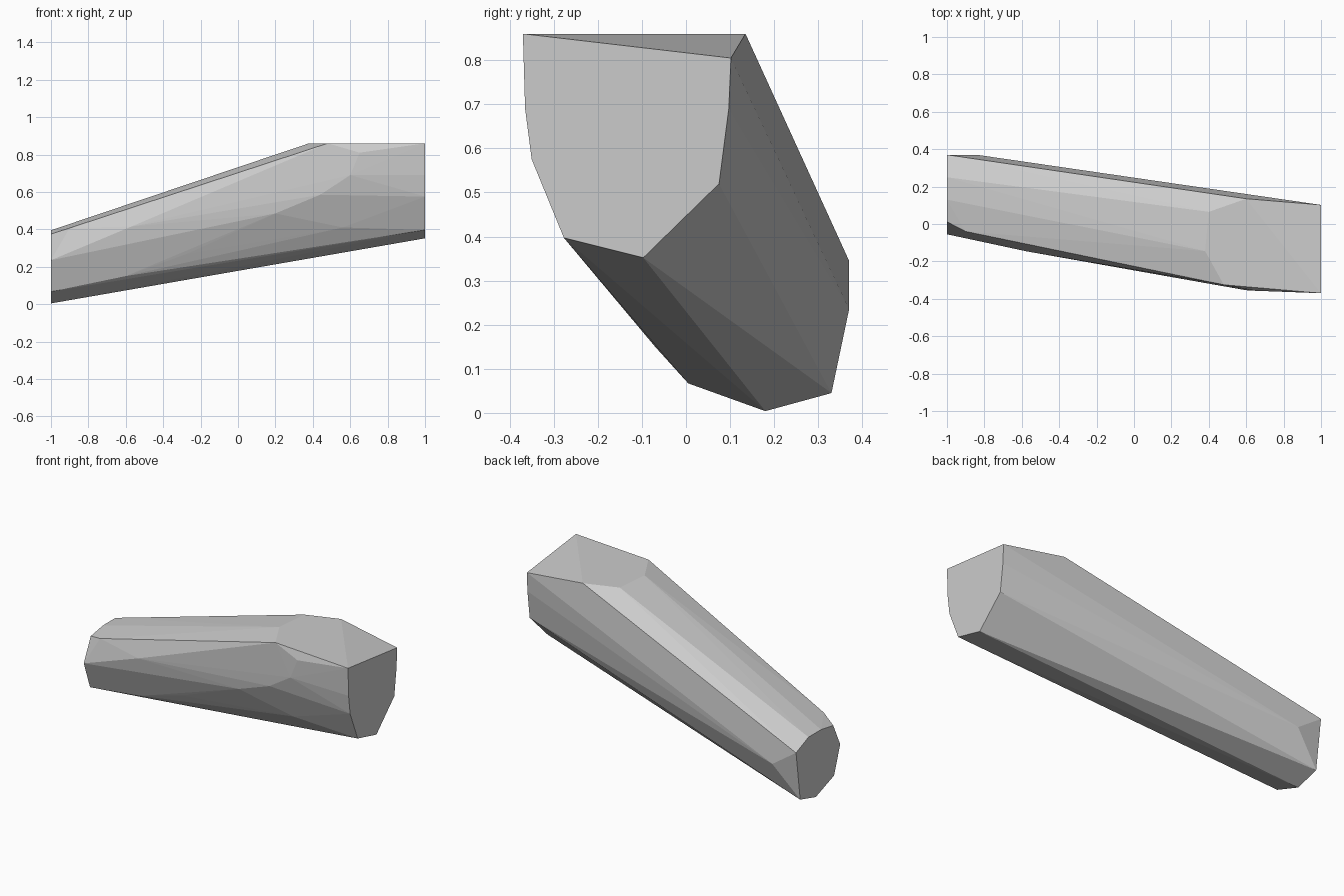
import bpy
import bmesh
from math import radians

# Remove the default object
default_cube = bpy.data.objects.get("Cube")
if default_cube:
    bpy.data.objects.remove(default_cube, do_unlink=True)


def make_material(name, colour):
    material = bpy.data.materials.new(name)
    material.use_nodes = True
    material.diffuse_color = colour
    shader = material.node_tree.nodes["Principled BSDF"]
    shader.inputs["Base Color"].default_value = colour
    return material


def end_profile(x, outline):
    """Place a (y, z) outline on the plane at x."""
    return [(x, y, z) for y, z in outline]


def top_profile(z, outline):
    """Place an (x, y) outline on the plane at height z."""
    return [(x, y, z) for x, y in outline]


def convex_part(name, points, material):
    """Wrap the profiles in one faceted convex skin."""
    bm = bmesh.new()
    for point in points:
        bm.verts.new(point)
    hull = bmesh.ops.convex_hull(bm, input=bm.verts[:])
    unused = [item for item in hull["geom_interior"] + hull["geom_unused"]
              if isinstance(item, bmesh.types.BMVert) and not item.link_faces]
    bmesh.ops.delete(bm, geom=list(set(unused)), context="VERTS")
    # Join the triangles of each flat facet
    bmesh.ops.dissolve_limit(bm, angle_limit=radians(0.5),
                             verts=bm.verts[:], edges=bm.edges[:])
    bmesh.ops.recalc_face_normals(bm, faces=bm.faces[:])
    mesh = bpy.data.meshes.new(name)
    bm.to_mesh(mesh)
    bm.free()
    mesh.materials.append(material)
    part = bpy.data.objects.new(name, mesh)
    bpy.context.collection.objects.link(part)
    return part


# Large end, cut square
large_end = end_profile(1, [
    (-.37, .86), (-.365, .69), (-.35, .575), (-.277, .397),
    (-.097, .352), (.075, .52), (.097, .69), (.102, .805)])

# Small end, cut square
small_end = end_profile(-1, [
    (.37, .345), (.25, .395), (.13, .395), (.012, .375),
    (-.055, .235), (.005, .067), (.18, .004), (.33, .045)])

# Level cut on top of the large end
level_top = top_profile(.86, [
    (.6, .135), (.4, .065), (.38, -.145), (.48, -.325)])

# Corners of the chipped facets along the front and back
front_corners = [
    (-.9, -.04, .407), (-.57, -.147, .415), (.65, -.357, .81),
    (.6, -.354, .69), (.44, -.326, .585), (.2, -.278, .485),
    (.56, -.268, .41), (-.27, -.148, .27), (-.6, -.07, .15)]
back_corners = [(-.84, .37, .235)]

grey = make_material("stone grey", (.6, .6, .6, 1))
convex_part("faceted_block",
            large_end + small_end + level_top + front_corners + back_corners,
            grey)
